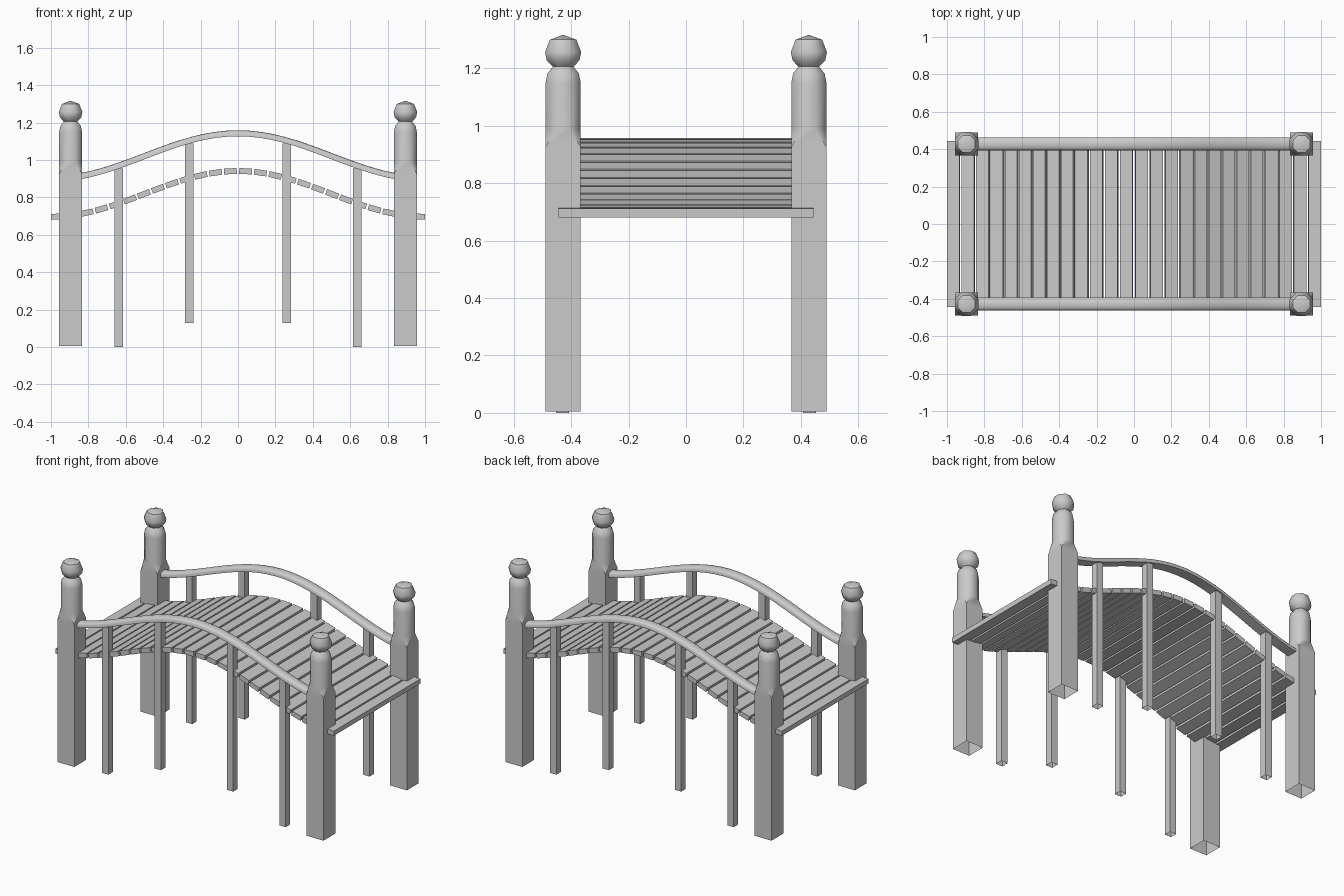
import bpy, bmesh, math

if "Cube" in bpy.data.objects:
    bpy.data.objects.remove(bpy.data.objects["Cube"])

def finish(bm, name, angle=None):
    bmesh.ops.recalc_face_normals(bm, faces=bm.faces)
    me = bpy.data.meshes.new(name)
    bm.to_mesh(me)
    bm.free()
    ob = bpy.data.objects.new(name, me)
    bpy.context.collection.objects.link(ob)
    if angle:
        bpy.ops.object.select_all(action='DESELECT')
        ob.select_set(True)
        bpy.context.view_layer.objects.active = ob
        bpy.ops.object.shade_smooth_by_angle(angle=math.radians(angle))
    return ob

def arch(x):
    return 0.122 * math.cos(math.pi * x)

def slope(x):
    return math.atan(-0.122 * math.pi * math.sin(math.pi * x))

def box(bm, x, y, z, sx, sy, sz, tilt=0, open_bottom=False):
    c, s = math.cos(tilt), math.sin(tilt)
    vs = [[bm.verts.new((x + i * sx / 2 * c - k * sz / 2 * s, y + j * sy / 2,
                         z + i * sx / 2 * s + k * sz / 2 * c))
           for i, j in ((-1, -1), (1, -1), (1, 1), (-1, 1))] for k in (-1, 1)]
    bm.faces.new(vs[1])
    if not open_bottom:
        bm.faces.new(vs[0][::-1])
    for i in range(4):
        j = (i + 1) % 4
        bm.faces.new((vs[0][i], vs[0][j], vs[1][j], vs[1][i]))

# Corner posts: open square shaft, octagonal neck and faceted ball
def post(name, x, y):
    bm = bmesh.new()
    h = 0.061
    sq = [[bm.verts.new((x + i * h, y + j * h, z)) for i, j in
           ((1, 1), (-1, 1), (-1, -1), (1, -1))] for z in (0.005, 0.925)]
    prof = [(h, 0.99), (h, 1.15), (0.055, 1.182), (0.036, 1.206),
            (0.057, 1.228), (0.063, 1.257), (0.046, 1.3)]
    rings = []
    for r, z in prof:
        R = r / math.cos(math.pi / 8)
        rings.append([bm.verts.new((x + R * math.cos((k + 0.5) * math.pi / 4),
                                    y + R * math.sin((k + 0.5) * math.pi / 4), z))
                      for k in range(8)])
    for q in range(4):
        n, o = (q + 1) % 4, rings[0]
        bm.faces.new((sq[0][q], sq[0][n], sq[1][n], sq[1][q]))
        bm.faces.new((sq[1][q], o[2 * q + 1], o[2 * q]))
        bm.faces.new((sq[1][q], sq[1][n], o[(2 * q + 2) % 8], o[2 * q + 1]))
    for a, b in zip(rings, rings[1:]):
        for k in range(8):
            m = (k + 1) % 8
            bm.faces.new((a[k], a[m], b[m], b[k]))
    tip = bm.verts.new((x, y, 1.317))
    for k in range(8):
        bm.faces.new((rings[-1][k], rings[-1][(k + 1) % 8], tip))
    finish(bm, name, 46)

# Handrail: rounded-top section swept along the arch
def rail(name, y):
    bm = bmesh.new()
    sec = [(-0.034, -0.016), (0.034, -0.016), (0.034, 0.002), (0.027, 0.010),
           (0.014, 0.015), (0, 0.016), (-0.014, 0.015), (-0.027, 0.010), (-0.034, 0.002)]
    n, prev = 28, None
    for i in range(n + 1):
        x = -0.85 + 1.7 * i / n
        t = slope(x)
        ring = [bm.verts.new((x - v * math.sin(t), y + u, 1.021 + arch(x) + v * math.cos(t)))
                for u, v in sec]
        if prev:
            for k in range(len(sec)):
                m = (k + 1) % len(sec)
                bm.faces.new((prev[k], prev[m], ring[m], ring[k]))
        if i in (0, n):
            bm.faces.new(ring)
        prev = ring
    finish(bm, name, 50)

for sy, side in ((-1, "front"), (1, "back")):
    y = sy * 0.428
    rail(side + "_handrail", y)
    for sx, end in ((-1, "left"), (1, "right")):
        post(f"{side}_{end}_post", sx * 0.895, y)
    # Balusters running from the rail down past the deck
    bm = bmesh.new()
    for x, bottom in ((-0.637, 0), (-0.26, 0.13), (0.26, 0.13), (0.637, 0)):
        top = 1.006 + arch(x)
        box(bm, x, sy * 0.43, (top + bottom) / 2, 0.046, 0.046, top - bottom, 0, True)
    finish(bm, side + "_balusters")

# Deck planks spaced evenly along the arch length
N = 2000
xs = [i / N for i in range(N + 1)]
arc = [0.0]
for a, b in zip(xs, xs[1:]):
    arc.append(arc[-1] + math.hypot(b - a, arch(b) - arch(a)))
gap = 0.012
width = (arc[-1] - 12.5 * gap) / 13
bm = bmesh.new()
for i in range(13):
    s = gap / 2 + width / 2 + i * (width + gap)
    x = next(q for q, l in zip(xs, arc) if l >= s)
    for sx in (-1, 1):
        box(bm, sx * x, 0, 0.819 + arch(x), width, 0.89, 0.031, slope(sx * x))
finish(bm, "deck_planks")
